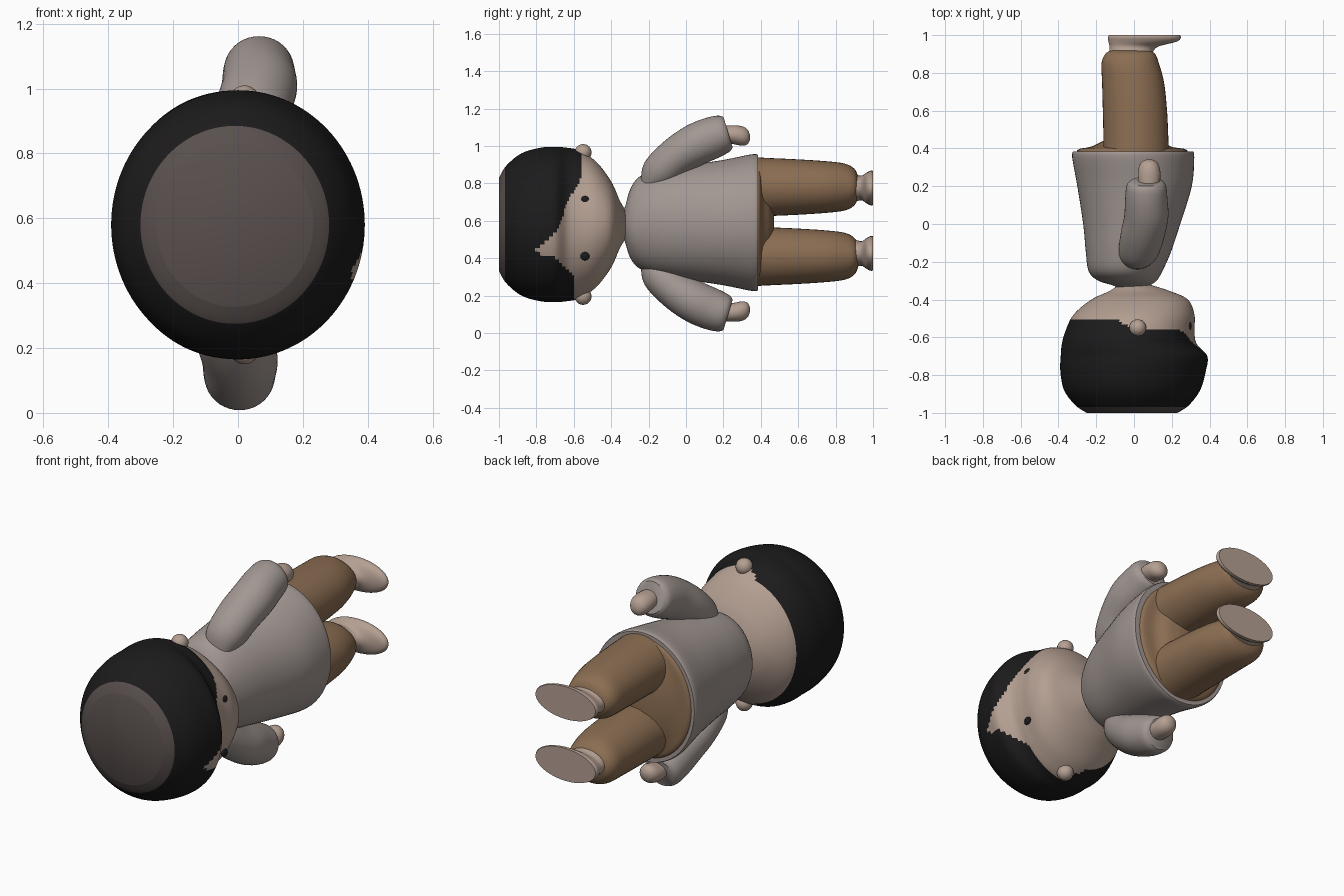
import bpy, bmesh, math

ZC = 0.585  # centre line height of the lying figure


def material(name, rgb):
    m = bpy.data.materials.new(name)
    m.diffuse_color = (*rgb, 1)
    return m


skin = material("skin", (0.46, 0.35, 0.29))
hair = material("hair", (0.012, 0.011, 0.011))
crown = material("crown", (0.10, 0.08, 0.075))
cloth = material("cloth", (0.36, 0.31, 0.29))
trousers = material("trousers", (0.26, 0.155, 0.085))


def spline(keys, steps):
    """Catmull-Rom through the section tuples."""
    out = []
    for i in range(len(keys) - 1):
        p0, p1 = keys[max(i - 1, 0)], keys[i]
        p2, p3 = keys[i + 1], keys[min(i + 2, len(keys) - 1)]
        for s in range(steps):
            t = s / steps
            out.append([0.5 * (2 * b + (c - a) * t + (2 * a - 5 * b + 4 * c - d) * t * t
                               + (3 * b - a - 3 * c + d) * t ** 3)
                        for a, b, c, d in zip(p0, p1, p2, p3)])
    return out + [list(keys[-1])]


def loft(name, keys, mat, segs=40, steps=4, follow=False):
    """Elliptical sections (y, x, z, radius_x, radius_z), capped at both ends."""
    secs = spline(keys, steps)
    bm = bmesh.new()
    rings = []
    for i, (y, x, z, rx, rz) in enumerate(secs):
        ty, tz = 1.0, 0.0
        if follow:
            a, b = secs[max(i - 1, 0)], secs[min(i + 1, len(secs) - 1)]
            n = math.hypot(b[0] - a[0], b[2] - a[2])
            ty, tz = (b[0] - a[0]) / n, (b[2] - a[2]) / n
        ring = []
        for k in range(segs):
            a = 2 * math.pi * k / segs
            w = rz * math.sin(a)
            ring.append(bm.verts.new((x + rx * math.cos(a), y - tz * w, z + ty * w)))
        rings.append(ring)
    for r, q in zip(rings, rings[1:]):
        for k in range(segs):
            j = (k + 1) % segs
            bm.faces.new((r[k], r[j], q[j], q[k]))
    bm.faces.new(rings[0])
    bm.faces.new(rings[-1])
    return finish(name, bm, mat)


def ball(name, loc, size, mat):
    bm = bmesh.new()
    bmesh.ops.create_uvsphere(bm, u_segments=20, v_segments=12, radius=1)
    for v in bm.verts:
        v.co = [c + d * s for c, d, s in zip(loc, v.co, size)]
    return finish(name, bm, mat)


def finish(name, bm, mat):
    bmesh.ops.recalc_face_normals(bm, faces=bm.faces)
    me = bpy.data.meshes.new(name)
    bm.to_mesh(me)
    bm.free()
    ob = bpy.data.objects.new(name, me)
    bpy.context.collection.objects.link(ob)
    me.materials.append(mat)
    bpy.ops.object.select_all(action='DESELECT')
    bpy.context.view_layer.objects.active = ob
    ob.select_set(True)
    bpy.ops.object.shade_smooth_by_angle(angle=math.radians(45))
    return ob


# Head: flat crown, fringe bulging over the face, tapering to the neck
head = loft("head", [
    (-1.0, -0.01, 0.58, 0.24, 0.25), (-0.96, -0.01, 0.58, 0.30, 0.315),
    (-0.88, -0.01, 0.58, 0.36, 0.38), (-0.78, -0.005, 0.58, 0.385, 0.41),
    (-0.70, 0.0, 0.58, 0.388, 0.415), (-0.635, -0.025, 0.58, 0.357, 0.41),
    (-0.57, -0.022, 0.58, 0.342, 0.395), (-0.48, 0.0, 0.58, 0.32, 0.335),
    (-0.40, 0.03, 0.58, 0.255, 0.23), (-0.355, 0.03, 0.58, 0.16, 0.13),
    (-0.32, 0.0, 0.58, 0.08, 0.07)], skin, segs=120, steps=7)

# Hairline painted on the head: boundary y as a function of z on the face side
head.data.materials.append(hair)
head.data.materials.append(crown)
HAIRLINE = [(0.1, -0.58), (0.2, -0.60), (0.31, -0.60), (0.40, -0.70), (0.435, -0.82),
            (0.54, -0.69), (0.71, -0.63), (0.83, -0.56), (1.1, -0.56)]


def hairline(z):
    for (z0, y0), (z1, y1) in zip(HAIRLINE, HAIRLINE[1:]):
        if z <= z1:
            return y0 + (y1 - y0) * (z - z0) / (z1 - z0)
    return -0.56


for p in head.data.polygons:
    x, y, z = p.center
    if y < (hairline(z) if x > 0 else -0.50 - 0.06 * max(0, 1 + x / 0.1)):
        p.material_index = 2 if y < -0.965 else 1

# Shirt: narrow neck flaring down to a wide hem
loft("shirt", [
    (-0.36, -0.01, 0.58, 0.08, 0.07), (-0.33, -0.01, 0.58, 0.09, 0.085),
    (-0.30, -0.035, 0.585, 0.155, 0.18), (-0.25, -0.045, 0.59, 0.195, 0.245),
    (-0.15, -0.03, 0.59, 0.225, 0.28), (0.0, -0.012, 0.59, 0.257, 0.305),
    (0.2, 0.003, 0.59, 0.303, 0.335), (0.35, -0.004, 0.59, 0.323, 0.365),
    (0.385, -0.004, 0.59, 0.318, 0.362)], cloth, segs=64)

# Trouser seat showing under the hem
loft("trouser_seat", [
    (0.34, -0.01, 0.59, 0.29, 0.34), (0.392, -0.01, 0.59, 0.29, 0.335),
    (0.41, -0.015, 0.59, 0.21, 0.30), (0.45, 0.0, 0.59, 0.14, 0.22),
    (0.47, 0.0, 0.59, 0.07, 0.12)], trousers, segs=48)

for side, s, ax in (("upper", 1, 0.065), ("lower", -1, 0.005)):
    # Sleeve angled outward from the shoulder, with the hand poking out
    loft(side + "_sleeve", [
        (-0.20, ax - 0.05, ZC + s * 0.20, 0.07, 0.05),
        (-0.15, ax - 0.04, ZC + s * 0.265, 0.105, 0.095),
        (-0.06, ax - 0.02, ZC + s * 0.35, 0.117, 0.105),
        (0.04, ax, ZC + s * 0.415, 0.117, 0.112),
        (0.13, ax, ZC + s * 0.455, 0.112, 0.112),
        (0.20, ax, ZC + s * 0.480, 0.105, 0.102),
        (0.225, ax, ZC + s * 0.488, 0.085, 0.085)], cloth, follow=True)
    loft(side + "_hand", [
        (0.17, ax + 0.015, ZC + s * 0.475, 0.05, 0.045),
        (0.25, ax + 0.015, ZC + s * 0.475, 0.06, 0.05),
        (0.30, ax + 0.015, ZC + s * 0.468, 0.055, 0.052),
        (0.33, ax + 0.015, ZC + s * 0.463, 0.038, 0.038),
        (0.342, ax + 0.015, ZC + s * 0.460, 0.012, 0.012)], skin, segs=24)
    # Leg
    z = 0.595 + s * 0.185
    loft(side + "_leg", [
        (0.36, 0.01, z, 0.175, 0.16), (0.45, 0.01, z, 0.172, 0.155),
        (0.60, 0.005, z, 0.170, 0.148), (0.75, -0.005, z, 0.164, 0.138),
        (0.85, -0.02, z, 0.152, 0.125), (0.90, -0.02, z, 0.132, 0.098),
        (0.92, -0.02, z, 0.10, 0.06)], trousers)
    # Foot with flat sole, toes toward the face side
    z = 0.60 + s * 0.175
    loft(side + "_foot", [
        (0.88, -0.02, z, 0.11, 0.08), (0.91, -0.015, z, 0.115, 0.072),
        (0.94, 0.0, z, 0.13, 0.066), (0.965, 0.045, z, 0.18, 0.082),
        (0.985, 0.055, z, 0.193, 0.092), (1.0, 0.055, z, 0.188, 0.092)], skin)
    # Ear and eye
    ball(side + "_ear", (0.02, -0.55, 0.58 + s * 0.385), (0.045, 0.045, 0.045), skin)
    ball(side + "_eye", (0.293, -0.54, 0.56 + s * 0.15), (0.012, 0.024, 0.022), hair)
